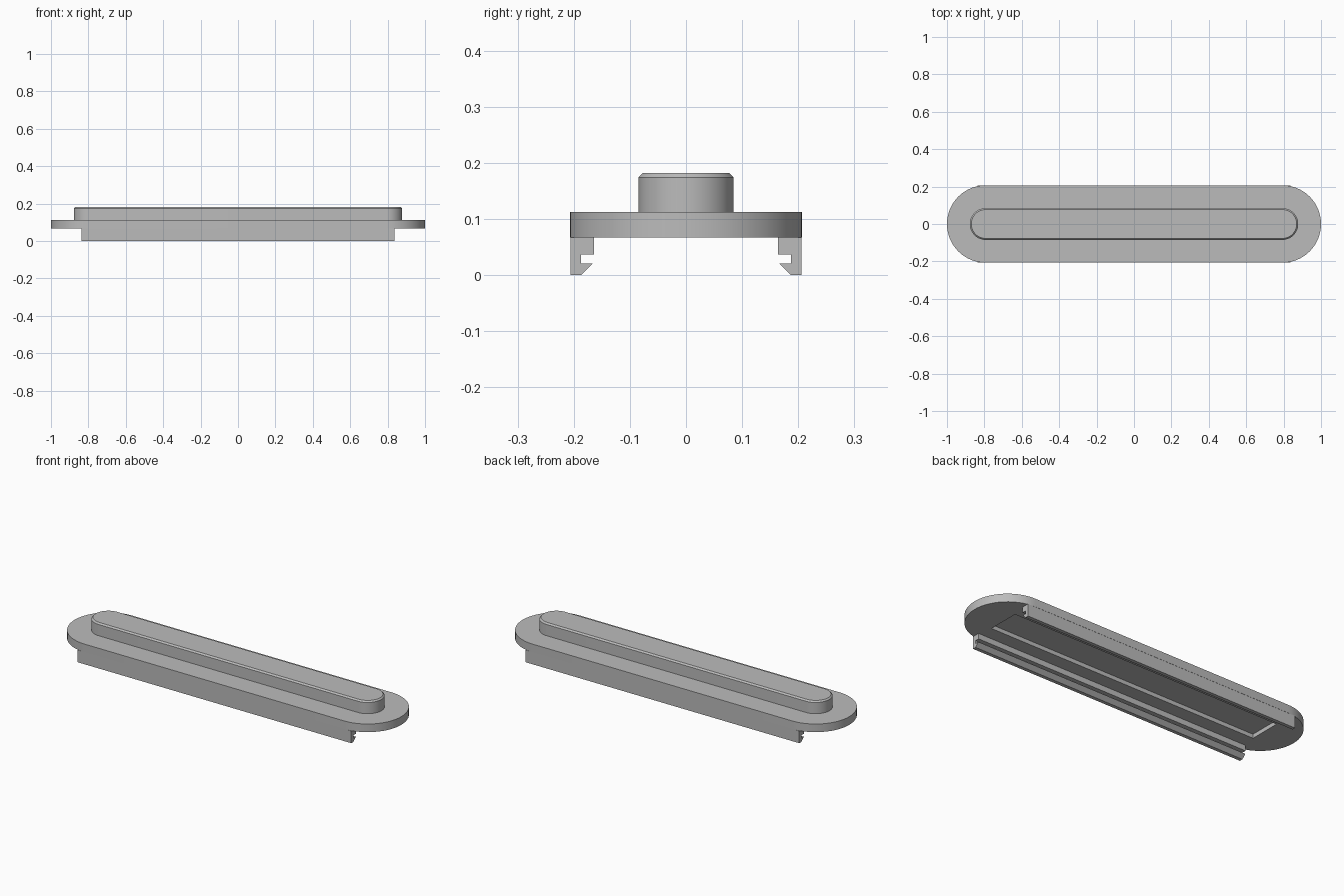
import bpy, bmesh
from math import pi, sin, cos, radians

cube = bpy.data.objects.get("Cube")
if cube:
    bpy.data.objects.remove(cube, do_unlink=True)

grey = bpy.data.materials.new("plain grey")
grey.use_nodes = True
colour = (0.5, 0.5, 0.5, 1)
grey.diffuse_color = colour
grey.node_tree.nodes["Principled BSDF"].inputs["Base Color"].default_value = colour

END = 0.793      # centre of the rounded ends
STEPS = 28       # segments per rounded end


def finish(name, bm):
    bmesh.ops.recalc_face_normals(bm, faces=bm.faces)
    mesh = bpy.data.meshes.new(name)
    bm.to_mesh(mesh)
    bm.free()
    mesh.materials.append(grey)
    obj = bpy.data.objects.new(name, mesh)
    bpy.context.collection.objects.link(obj)
    return obj


def smooth(obj):
    bpy.ops.object.select_all(action='DESELECT')
    obj.select_set(True)
    bpy.context.view_layer.objects.active = obj
    bpy.ops.object.shade_smooth_by_angle(angle=radians(30))


def stadium(radius, z):
    """Outline with two straight sides and two round ends."""
    pts = []
    for side in (1, -1):
        for i in range(STEPS + 1):
            a = -pi / 2 + pi * i / STEPS
            pts.append((side * (END + radius * cos(a)), side * radius * sin(a), z))
    return pts


def loft(name, levels):
    """Stack stadium outlines given as (radius, height) and cap both ends."""
    bm = bmesh.new()
    rings = [[bm.verts.new(p) for p in stadium(r, z)] for r, z in levels]
    for low, high in zip(rings, rings[1:]):
        for i in range(len(low)):
            j = (i + 1) % len(low)
            bm.faces.new((low[i], low[j], high[j], high[i]))
    bm.faces.new(rings[0])
    bm.faces.new(rings[-1])
    return finish(name, bm)


def rail(name, side):
    """Hooked clip profile swept along x."""
    profile = [(0.206, 0.067), (0.164, 0.067), (0.164, 0.037), (0.187, 0.037),
               (0.187, 0.021), (0.166, 0.021), (0.187, 0), (0.206, 0)]
    bm = bmesh.new()
    face = bm.faces.new([bm.verts.new((-0.837, side * y, z)) for y, z in profile])
    ext = bmesh.ops.extrude_face_region(bm, geom=[face])
    moved = [v for v in ext["geom"] if isinstance(v, bmesh.types.BMVert)]
    bmesh.ops.translate(bm, verts=moved, vec=(1.674, 0, 0))
    return finish(name, bm)


# Base plate with a shallow rectangular pocket underneath
plate = loft("base_plate", [(0.207, 0.067), (0.207, 0.112)])
bm = bmesh.new()
bmesh.ops.create_cube(bm, size=1)
bmesh.ops.scale(bm, verts=bm.verts, vec=(1.64, 0.176, 0.044))
bmesh.ops.translate(bm, verts=bm.verts, vec=(0, 0, 0.067))
cutter = finish("pocket_cutter", bm)
cutter.hide_render = True
cut = plate.modifiers.new("pocket", 'BOOLEAN')
cut.operation = 'DIFFERENCE'
cut.solver = 'EXACT'
cut.object = cutter
bpy.context.view_layer.objects.active = plate
bpy.ops.object.modifier_apply(modifier=cut.name)
bpy.data.objects.remove(cutter, do_unlink=True)
smooth(plate)

# Raised bar with chamfered rim
smooth(loft("raised_bar", [(0.085, 0.112), (0.085, 0.174), (0.077, 0.182)]))

# Clip rails under both long sides
rail("front_clip_rail", -1)
rail("back_clip_rail", 1)
